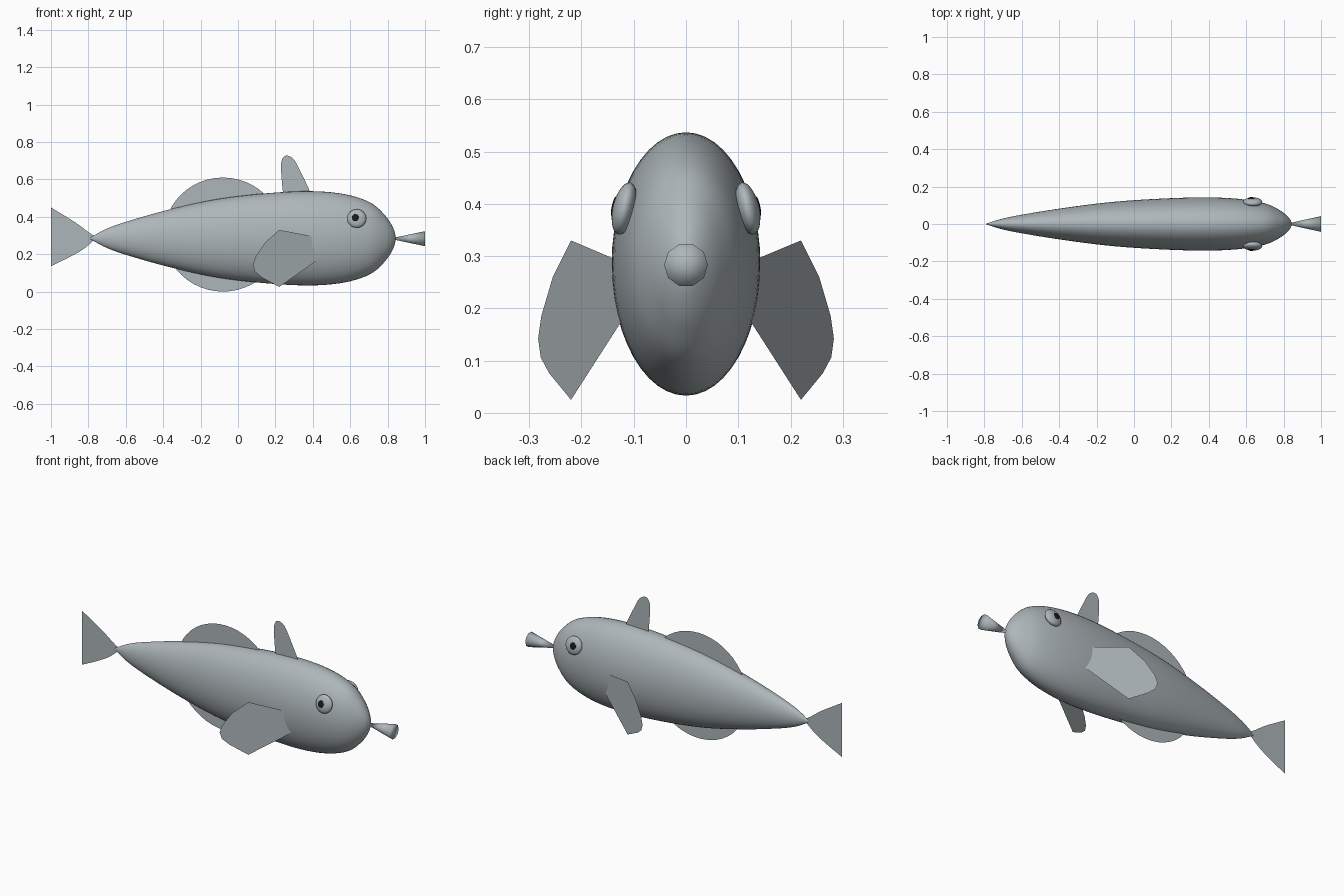
import bpy, bmesh, math
from mathutils import Vector, Matrix

cube = bpy.data.objects.get("Cube")
if cube:
    bpy.data.objects.remove(cube, do_unlink=True)


def make_material(name, color):
    mat = bpy.data.materials.new(name)
    mat.use_nodes = True
    mat.diffuse_color = color
    mat.node_tree.nodes["Principled BSDF"].inputs["Base Color"].default_value = color
    return mat


GREY = make_material("blue_grey_skin", (0.42, 0.47, 0.49, 1))
BLACK = make_material("black_pupil", (0.01, 0.01, 0.01, 1))


def finish(name, bm, mat, smooth=False):
    mesh = bpy.data.meshes.new(name)
    bm.normal_update()
    bm.to_mesh(mesh)
    bm.free()
    mesh.materials.append(mat)
    for poly in mesh.polygons:
        poly.use_smooth = smooth
    obj = bpy.data.objects.new(name, mesh)
    bpy.context.collection.objects.link(obj)
    return obj


def smooth_path(points, steps):
    """Catmull-Rom curve through the given points."""
    p = [Vector(q) for q in points]
    p = [2 * p[0] - p[1]] + p + [2 * p[-1] - p[-2]]
    out = []
    for a, b, c, d in zip(p, p[1:], p[2:], p[3:]):
        for i in range(steps):
            t = i / steps
            out.append(0.5 * (2 * b + (c - a) * t + (2 * a - 5 * b + 4 * c - d) * t * t
                              + (3 * b - a - 3 * c + d) * t ** 3))
    return out + [p[-2]]


def lathe_x(name, profile, sides, center_z, flat=1.0):
    """Turn an (x, radius) profile around the long axis, flattened sideways."""
    bm = bmesh.new()
    rings = []
    for x, r in profile:
        ring = []
        for i in range(sides):
            a = math.tau * i / sides
            ring.append(bm.verts.new((x, r * flat * math.cos(a), center_z + r * math.sin(a))))
        rings.append(ring)
    for low, high in zip(rings, rings[1:]):
        for i in range(sides):
            j = (i + 1) % sides
            bm.faces.new((low[i], low[j], high[j], high[i]))
    bmesh.ops.remove_doubles(bm, verts=bm.verts, dist=1e-5)
    bmesh.ops.recalc_face_normals(bm, faces=bm.faces)
    return finish(name, bm, GREY, True)


def sheet(name, outline, place=lambda x, z: (x, 0, z)):
    """Thin flat fin from an (x, z) outline."""
    bm = bmesh.new()
    face = bm.faces.new([bm.verts.new(place(x, z)) for x, z in outline])
    bmesh.ops.triangulate(bm, faces=[face])
    return finish(name, bm, GREY)


# Body: long taper to the tail, blunt head
body_profile = smooth_path([(-.79, .004), (-.7, .052), (-.58, .094), (-.37, .153),
                            (-.12, .208), (.145, .24), (.385, .252), (.57, .236),
                            (.706, .192), (.786, .123), (.83, .055), (.845, 0)], 5)
lathe_x("body", [(x, max(r, 0)) for x, r in body_profile], 48, .285, .565)

# Flared snout with a closed end
lathe_x("snout", [(.81, 0), (1, .042), (1, 0)], 10, .283)

# Round fin running through the back and belly
sheet("back_and_belly_fin", [(-.08 + .315 * math.cos(math.tau * i / 48),
                              .305 + .305 * math.sin(math.tau * i / 48)) for i in range(48)])

# Upright front fin
sheet("front_top_fin", smooth_path([(.25, .48), (.238, .55), (.23, .67), (.24, .715), (.265, .727),
                                    (.3, .705), (.335, .64), (.385, .535), (.4, .48)], 4))

# Forked tail
upper = smooth_path([(-1, .45), (-.87, .37), (-.8, .318), (-.765, .296)], 4)
lower = smooth_path([(-.765, .28), (-.82, .232), (-.89, .19), (-1, .136)], 4)
notch = smooth_path([(-1, .136), (-.982, .24), (-.98, .3), (-1, .45)], 4)
sheet("tail_fin", upper + lower + notch[1:-1])

# Swept side fins, outline given as (sideways, height)
side_outline = [(.22, .33), (.255, .26), (.277, .185), (.283, .142), (.278, .106),
                (.262, .076), (.22, .025), (.13, .165), (.1, .21), (.1, .28), (.14, .296)]
for label, side in (("right", -1), ("left", 1)):
    sheet(label + "_side_fin", side_outline,
          lambda y, z: (.22 - (y - .22) / .45, side * y, z))

    # Flattened eye lying on the head, with a pupil on its outer face
    tilt = math.radians(13)
    normal = Vector((0, side * math.cos(tilt), math.sin(tilt)))
    turn = normal.to_track_quat('Z', 'Y').to_matrix().to_4x4()
    center = Vector((.635, side * .118, .391))
    for part, mat, radius, depth, lift, dx in (("eye", GREY, .051, .022, 0, 0),
                                               ("pupil", BLACK, .019, .004, .0205, -.007)):
        bm = bmesh.new()
        spot = Matrix.Translation(center + normal * lift + Vector((dx, 0, 0)))
        bmesh.ops.create_uvsphere(bm, u_segments=24, v_segments=14, radius=1,
                                  matrix=spot @ turn @ Matrix.Diagonal((radius, radius, depth, 1)))
        finish(label + "_" + part, bm, mat, True)
